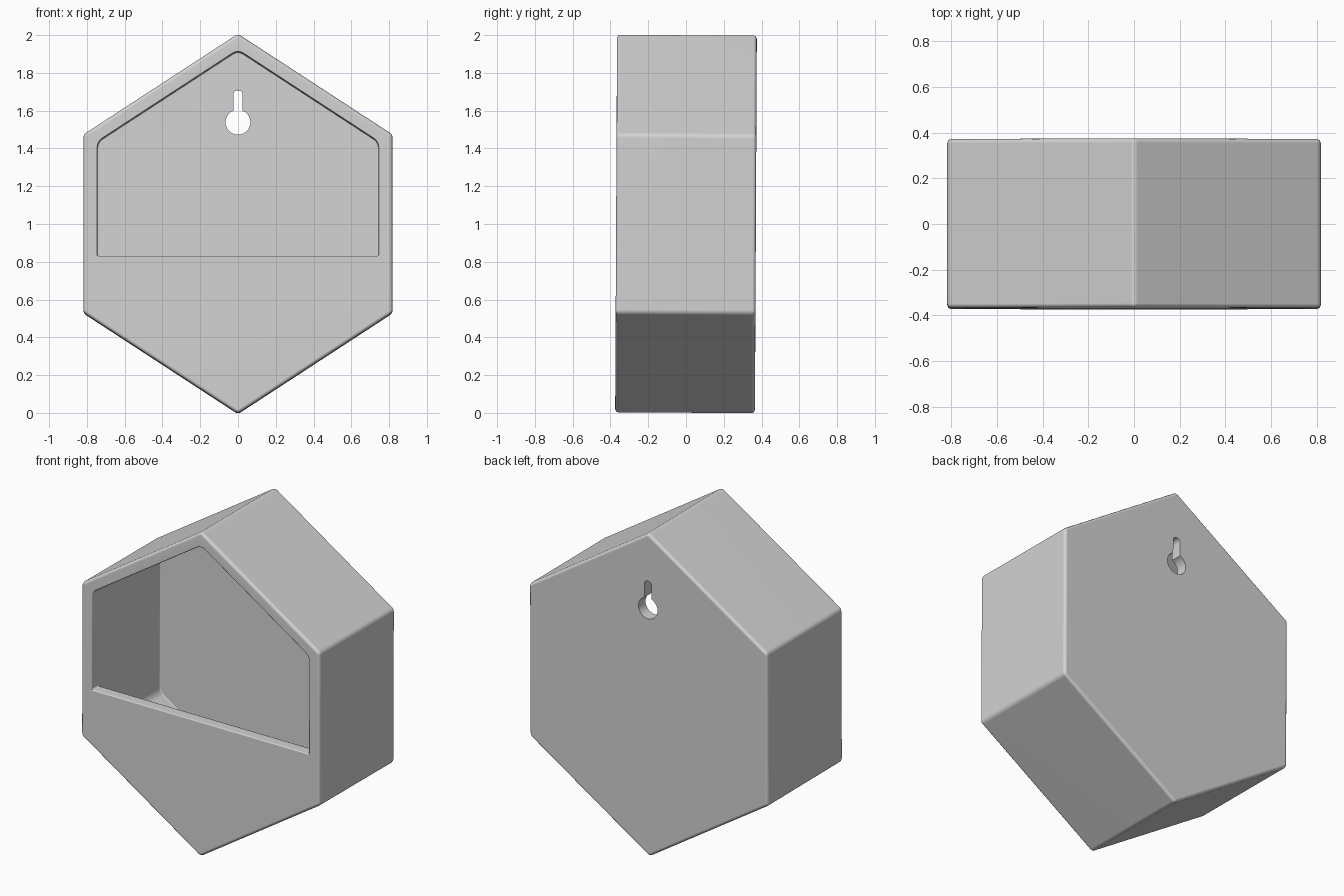
import bpy, bmesh
from math import sin, cos, pi, asin, radians
from mathutils import Matrix, Vector

cube = bpy.data.objects.get("Cube")
if cube:
    bpy.data.objects.remove(cube, do_unlink=True)

DEPTH = 0.37         # half depth of the body
WALL = 0.07          # wall thickness
LIP_Z = 0.83         # top of the front panel


def hexagon(half_width, apex, shoulder):
    """Pointed-top hexagon outline centred on z = 1."""
    right = [(half_width, 1 - shoulder), (half_width, 1 + shoulder)]
    left = [(-x, z) for x, z in reversed(right)]
    return [(0, 1 - apex)] + right + [(0, 1 + apex)] + left


def keyhole(z, radius, slot, top):
    """Round hole with a narrow round-ended slot above it."""
    a = asin(slot / radius)
    ring = [pi / 2 + a + i / 24 * (2 * pi - 2 * a) for i in range(25)]
    pts = [(radius * cos(t), z + radius * sin(t)) for t in ring]
    cap = [i / 8 * pi for i in range(9)]
    return pts + [(slot * cos(t), top - slot + slot * sin(t)) for t in cap]


def prism(outline, y0, y1):
    """Closed prism of an x-z outline between y0 and y1."""
    bm = bmesh.new()
    near = [bm.verts.new((x, y0, z)) for x, z in outline]
    far = [bm.verts.new((x, y1, z)) for x, z in outline]
    bm.faces.new(near)
    bm.faces.new(far[::-1])
    for i in range(len(outline)):
        bm.faces.new((near[i - 1], far[i - 1], far[i], near[i]))
    bmesh.ops.recalc_face_normals(bm, faces=bm.faces[:])
    return bm


def to_object(bm, name):
    mesh = bpy.data.meshes.new(name)
    bm.to_mesh(mesh)
    bm.free()
    obj = bpy.data.objects.new(name, mesh)
    bpy.context.collection.objects.link(obj)
    return obj


def cut(obj, cutter):
    mod = obj.modifiers.new("cut", "BOOLEAN")
    mod.operation = "DIFFERENCE"
    mod.solver = "EXACT"
    mod.object = cutter
    bpy.ops.object.modifier_apply(modifier=mod.name)
    bpy.data.objects.remove(cutter, do_unlink=True)


def round_edges(obj, width, segments, angle):
    mod = obj.modifiers.new("rounded_edges", "BEVEL")
    mod.width = width
    mod.segments = segments
    mod.limit_method = "ANGLE"
    mod.angle_limit = radians(angle)
    bpy.ops.object.modifier_apply(modifier=mod.name)


# Outer hexagonal body with soft edges
body = to_object(prism(hexagon(0.818, 1.005, 0.472), -DEPTH, DEPTH), "hexagonal_planter")
bpy.context.view_layer.objects.active = body
body.select_set(True)
round_edges(body, 0.018, 3, 30)

# Hollow inside with rounded corners
bm = prism(hexagon(0.745, 0.92, 0.434), -DEPTH + WALL, DEPTH - WALL)
corners = [e for e in bm.edges if abs(e.verts[0].co.y - e.verts[1].co.y) > 0.1]
bmesh.ops.bevel(bm, geom=corners, offset=0.03, segments=3, profile=0.5, affect="EDGES")

# Opening: push the upper part of the hollow out through the front
bmesh.ops.bisect_plane(bm, geom=bm.verts[:] + bm.edges[:] + bm.faces[:],
                       plane_co=(0, 0, LIP_Z), plane_no=(0, 0, 1))
bm.normal_update()
front = [f for f in bm.faces
         if abs(f.normal.y) > 0.9 and f.calc_center_median().y < 0
         and f.calc_center_median().z > LIP_Z]
ext = bmesh.ops.extrude_face_region(bm, geom=front)
moved = [v for v in ext["geom"] if isinstance(v, bmesh.types.BMVert)]
bmesh.ops.translate(bm, verts=moved, vec=(0, -0.2, 0))
bmesh.ops.delete(bm, geom=[f for f in front if f.is_valid], context="FACES_ONLY")
bmesh.ops.recalc_face_normals(bm, faces=bm.faces[:])
cut(body, to_object(bm, "hollow_cutter"))

# Fine rounding on the rim and lip
round_edges(body, 0.006, 2, 50)

# Hanging keyhole through the back wall
cut(body, to_object(prism(keyhole(1.54, 0.066, 0.025, 1.71), 0.15, 0.6), "keyhole_cutter"))

# Slight backward lean
body.data.transform(Matrix.Translation(Vector((0, 0, 1))) @ Matrix.Rotation(-0.005, 4, "X")
                    @ Matrix.Translation(Vector((0, 0, -1))))

# Plain grey finish
grey = bpy.data.materials.new("plain_grey")
grey.use_nodes = True
colour = (0.65, 0.65, 0.65, 1)
grey.diffuse_color = colour
grey.node_tree.nodes["Principled BSDF"].inputs["Base Color"].default_value = colour
body.data.materials.clear()
body.data.materials.append(grey)
for poly in body.data.polygons:
    poly.material_index = 0

bpy.ops.object.shade_smooth_by_angle(angle=radians(50))
weighted = body.modifiers.new("even_shading", "WEIGHTED_NORMAL")
weighted.keep_sharp = True
